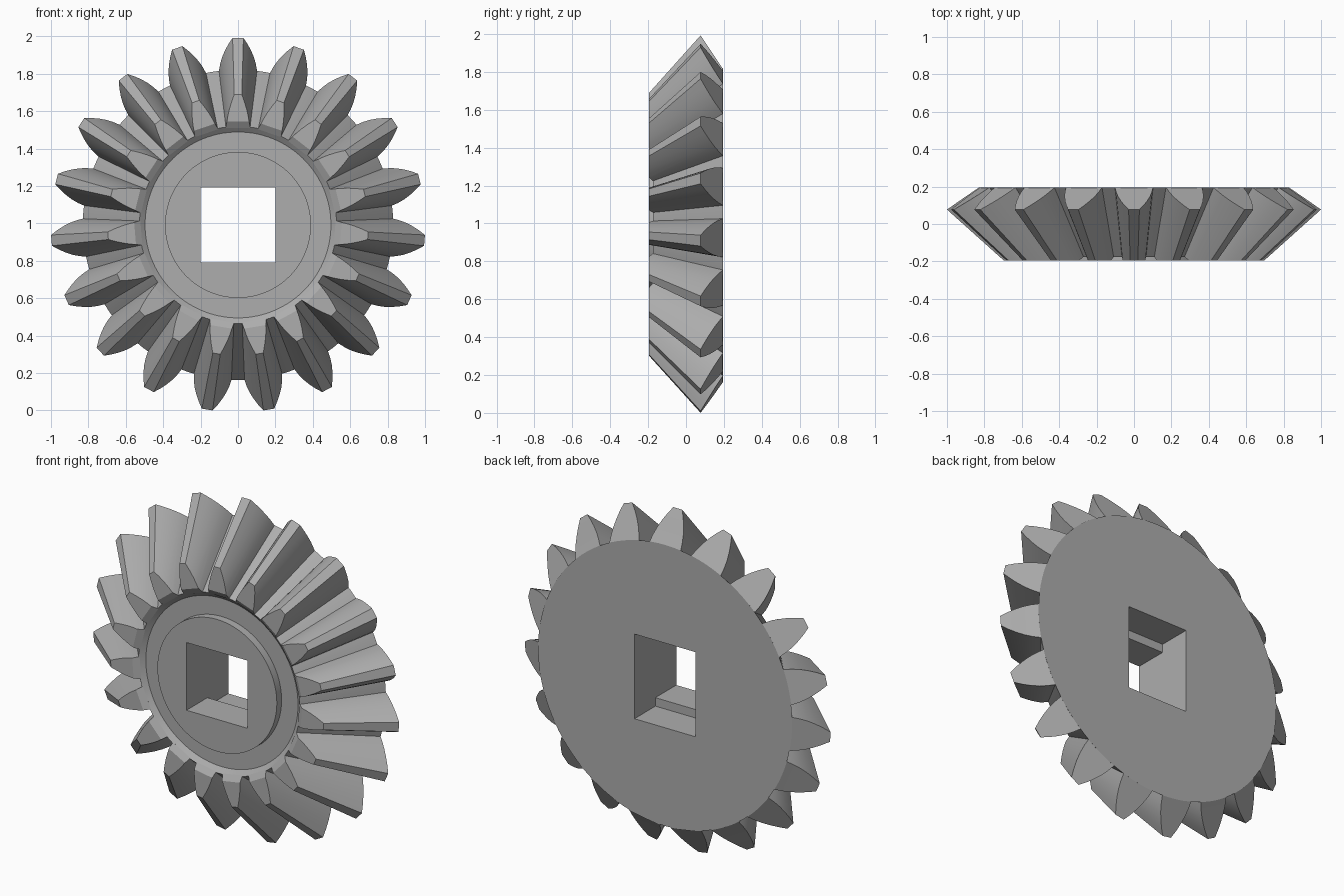
import bpy, bmesh
from math import sin, cos, pi
from mathutils import Vector

cube = bpy.data.objects.get("Cube")
if cube:
    bpy.data.objects.remove(cube)

TEETH = 19
CENTRE_Z = 0.992
APEX = -0.82            # cone apex on the y axis
ROOT_R, TIP_R = 0.83, 1.001
BACK, FRONT, TIP_Y = 0.195, -0.195, 0.077
INNER = 0.635           # inner tooth end, scaled towards the apex

metal = bpy.data.materials.new("grey metal")
metal.use_nodes = True
grey = (0.42, 0.42, 0.42, 1)
metal.diffuse_color = grey
metal.node_tree.nodes["Principled BSDF"].inputs["Base Color"].default_value = grey


def ring_point(r, y, angle):
    """Point at radius r around the y axis, angle measured from the top."""
    return Vector((r * sin(angle), y, r * cos(angle)))


def make_object(name, bm):
    bmesh.ops.recalc_face_normals(bm, faces=bm.faces)
    mesh = bpy.data.meshes.new(name)
    bm.to_mesh(mesh)
    bm.free()
    mesh.materials.append(metal)
    obj = bpy.data.objects.new(name, mesh)
    obj.location.z = CENTRE_Z
    bpy.context.collection.objects.link(obj)
    return obj


def smooth(obj):
    bpy.ops.object.select_all(action="DESELECT")
    obj.select_set(True)
    bpy.context.view_layer.objects.active = obj
    bpy.ops.object.shade_smooth_by_angle(angle=pi / 7)


# Gear body: revolved profile with raised hub and conical rim
inner_y = APEX + (BACK - APEX) * INNER
profile = [(0.39, FRONT), (0.39, -0.15), (0.497, -0.15),
           (ROOT_R * INNER, inner_y), (ROOT_R, BACK)]
SEG = TEETH * 6
bm = bmesh.new()
rings = [[bm.verts.new(ring_point(r, y, 2 * pi * i / SEG)) for i in range(SEG)]
         for r, y in profile]
for a, b in zip(rings, rings[1:]):
    for i in range(SEG):
        j = (i + 1) % SEG
        bm.faces.new((a[i], a[j], b[j], b[i]))
bm.faces.new(rings[0])
bm.faces.new(rings[-1])
body = make_object("gear_body", bm)


# Shaft hole: square in front, taller slot in the back half
def cut_box(name, half_height, y0, y1):
    bm = bmesh.new()
    bmesh.ops.create_cube(bm, size=1)
    bmesh.ops.scale(bm, vec=(0.4, y1 - y0, 2 * half_height), verts=bm.verts)
    bmesh.ops.translate(bm, vec=(0, (y0 + y1) / 2, 0), verts=bm.verts)
    cutter = make_object(name, bm)
    cutter.hide_render = True
    mod = body.modifiers.new(name, "BOOLEAN")
    mod.operation = "DIFFERENCE"
    mod.solver = "EXACT"
    mod.object = cutter
    bpy.context.view_layer.objects.active = body
    bpy.ops.object.modifier_apply(modifier=name)
    bpy.data.objects.remove(cutter)


cut_box("shaft_hole", 0.2, -0.5, 0.5)
cut_box("back_slot", 0.25, 0.0, 0.5)
smooth(body)

# Teeth: curved section on the back cone, tapered towards the apex
section = [(-0.04, 0.103), (0, 0.102), (0.2, 0.096), (0.4, 0.086),
           (0.6, 0.071), (0.8, 0.052), (1, 0.029)]
bm = bmesh.new()


def tooth_end(scale, side, angle):
    verts = []
    for t, w in section:
        r = ROOT_R + (TIP_R - ROOT_R) * t
        y = BACK + (TIP_Y - BACK) * t
        verts.append(bm.verts.new(
            ring_point(r * scale, APEX + (y - APEX) * scale, angle + side * w / r)))
    return verts


for k in range(TEETH):
    angle = 2 * pi * k / TEETH
    outer_l, outer_r, inner_l, inner_r = [
        tooth_end(s, side, angle) for s in (1, INNER) for side in (-1, 1)]
    strips = [(outer_l, outer_r), (inner_l, inner_r),
              (outer_l, inner_l), (outer_r, inner_r)]
    for a, b in strips:
        for i in range(len(section) - 1):
            bm.faces.new((a[i], a[i + 1], b[i + 1], b[i]))
    for i in (0, -1):
        bm.faces.new((outer_l[i], outer_r[i], inner_r[i], inner_l[i]))

# Trim the teeth flush with the front and back planes
for y, direction in ((FRONT, -1), (BACK, 1)):
    geom = bm.verts[:] + bm.edges[:] + bm.faces[:]
    cut = bmesh.ops.bisect_plane(bm, geom=geom, plane_co=(0, y, 0),
                                 plane_no=(0, direction, 0), clear_outer=True)
    edges = [e for e in cut["geom_cut"] if isinstance(e, bmesh.types.BMEdge)]
    bmesh.ops.holes_fill(bm, edges=edges, sides=0)
teeth = make_object("gear_teeth", bm)
smooth(teeth)
